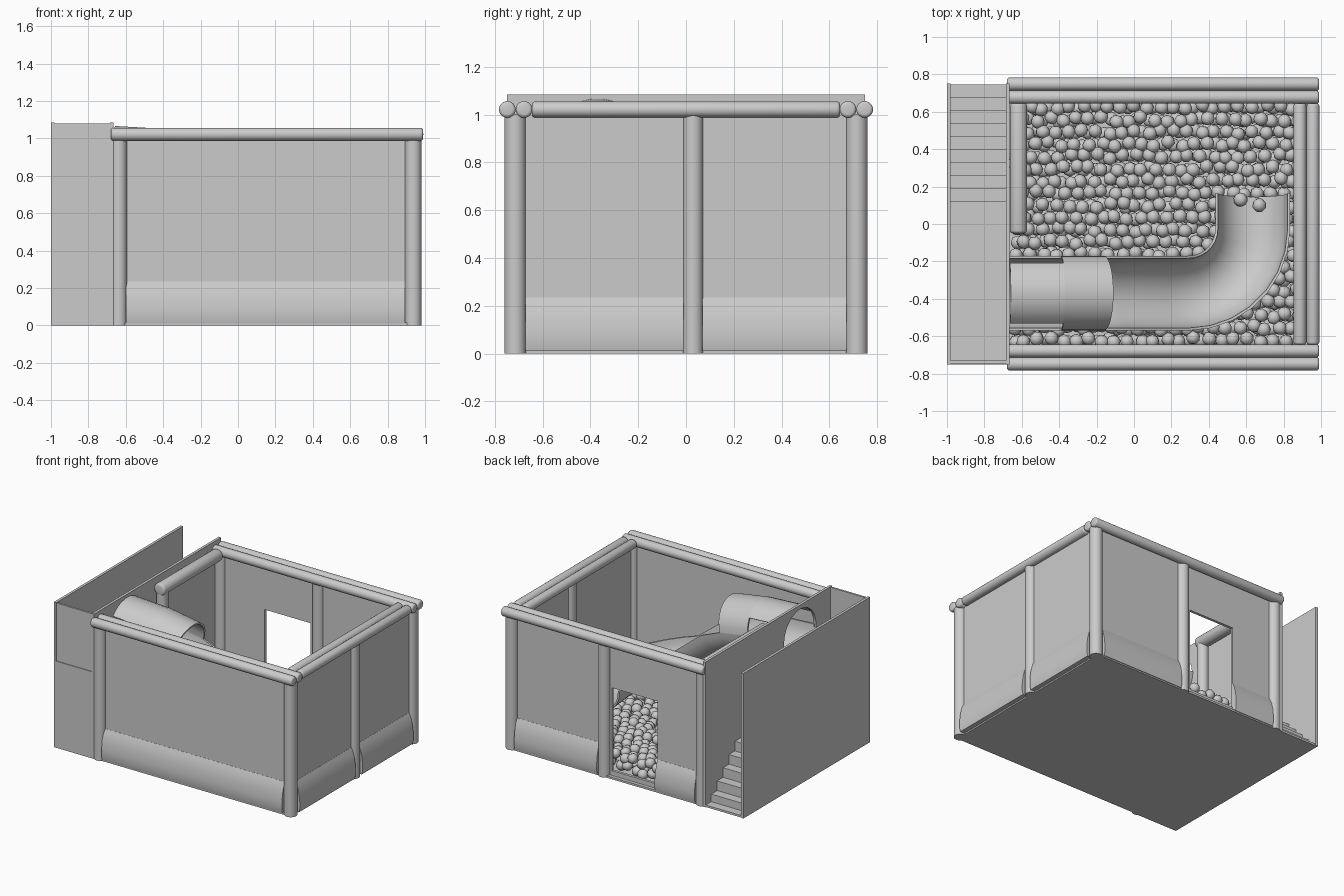
import bpy, bmesh, math, random
from math import pi, sin, cos, radians
from mathutils import Vector, Matrix

random.seed(4)
if "Cube" in bpy.data.objects:
    bpy.data.objects.remove(bpy.data.objects["Cube"], do_unlink=True)

grey = bpy.data.materials.new("soft_grey")
grey.use_nodes = True
grey.diffuse_color = (0.6, 0.6, 0.6, 1)
grey.node_tree.nodes["Principled BSDF"].inputs["Base Color"].default_value = (0.6, 0.6, 0.6, 1)


def place(name, mesh):
    mesh.materials.append(grey)
    ob = bpy.data.objects.new(name, mesh)
    bpy.context.collection.objects.link(ob)
    return ob


def finish(name, bm, smooth=False):
    bmesh.ops.recalc_face_normals(bm, faces=bm.faces)
    mesh = bpy.data.meshes.new(name)
    bm.to_mesh(mesh)
    bm.free()
    ob = place(name, mesh)
    if smooth:
        bpy.ops.object.select_all(action='DESELECT')
        ob.select_set(True)
        bpy.context.view_layer.objects.active = ob
        bpy.ops.object.shade_smooth_by_angle(angle=radians(40))
    return ob


def box(name, x, y, z):
    bm = bmesh.new()
    bmesh.ops.create_cube(bm, size=1)
    for v in bm.verts:
        v.co = [lo + (c + 0.5) * (hi - lo) for c, (lo, hi) in zip(v.co, (x, y, z))]
    return finish(name, bm)


def rod(name, start, end, radius, bevel=0):
    """Cylinder between two points, with optional rounded ends."""
    a, b = Vector(start), Vector(end)
    turn = (b - a).to_track_quat('Z', 'Y').to_matrix().to_4x4()
    bm = bmesh.new()
    bmesh.ops.create_cone(bm, cap_ends=True, segments=24, radius1=radius, radius2=radius,
                          depth=(b - a).length, matrix=Matrix.Translation((a + b) / 2) @ turn)
    if bevel:
        rims = [e for e in bm.edges if any(len(f.verts) > 4 for f in e.link_faces)]
        bmesh.ops.bevel(bm, geom=rims, offset=bevel, segments=3, profile=0.5, affect='EDGES')
    return finish(name, bm, True)


def prism(name, profile, x0, x1, angle=0, smooth=False):
    """Extrude a (y, z) profile along x, then turn it about z."""
    bm = bmesh.new()
    face = bm.faces.new([bm.verts.new((x0, y, z)) for y, z in profile])
    new = bmesh.ops.extrude_face_region(bm, geom=[face])["geom"]
    bmesh.ops.translate(bm, vec=(x1 - x0, 0, 0),
                        verts=[v for v in new if isinstance(v, bmesh.types.BMVert)])
    bmesh.ops.rotate(bm, verts=bm.verts, matrix=Matrix.Rotation(angle, 3, 'Z'))
    # Close the starting end, which the extrusion may leave open
    bmesh.ops.holes_fill(bm, edges=[e for e in bm.edges if e.is_boundary], sides=0)
    return finish(name, bm, smooth)


def cut(ob, cutter):
    mod = ob.modifiers.new("opening", 'BOOLEAN')
    mod.operation, mod.object, mod.solver = 'DIFFERENCE', cutter, 'EXACT'
    bpy.context.view_layer.objects.active = ob
    bpy.ops.object.modifier_apply(modifier=mod.name)
    bpy.data.objects.remove(cutter, do_unlink=True)


# Floor and enclosure walls
box("floor", (-1, 0.94), (-0.745, 0.745), (0, 0.015))
box("front_wall", (-0.66, 0.94), (-0.72, -0.7), (0.01, 1.02))
box("left_end_wall", (0.925, 0.945), (-0.71, 0.71), (0.01, 1.02))
back = box("back_wall", (-0.66, 0.94), (0.7, 0.72), (0.01, 1.02))
cut(back, box("door_cutter", (-0.27, 0.11), (0.6, 0.8), (0.05, 0.67)))

# Stair tower: outer wall, inner wall with tube opening, end panel and steps
box("stair_outer_wall", (-1, -0.98), (-0.75, 0.75), (0, 1.085))
inner = box("stair_inner_wall", (-0.685, -0.665), (-0.75, 0.75), (0, 1.085))
cut(inner, rod("tube_cutter", (-0.8, -0.37, 0.865), (-0.5, -0.37, 0.865), 0.19))
box("stair_end_panel", (-0.98, -0.685), (-0.745, -0.73), (0.64, 1.08))
steps, run, rise = 9, 0.07, 0.072
outline = [(-0.75, 0), (0.68, 0)]
for i in range(steps):
    outline += [(0.68 - i * run, (i + 1) * rise), (0.68 - (i + 1) * run, (i + 1) * rise)]
outline[-1] = (-0.75, steps * rise)
prism("stairs", outline, -0.98, -0.685)

# Padded posts
for x in (-0.638, 0.937):
    for y in (-0.715, 0.715):
        rod("corner_post", (x, y, 0), (x, y, 1.0), 0.045)
rod("left_middle_post", (0.937, 0.03, 0), (0.937, 0.03, 1.0), 0.042)
rod("back_middle_post", (0.17, 0.715, 0), (0.17, 0.715, 1.0), 0.045)
rod("entry_post", (-0.618, -0.01, 0), (-0.618, -0.01, 1.0), 0.04)

# Padded top rails
for side in (-1, 1):
    for y in (0.678, 0.748):
        rod("long_rail", (-0.68, side * y, 1.022), (0.99, side * y, 1.022), 0.035, 0.014)
for x in (0.887, 0.957):
    rod("short_rail", (x, -0.645, 1.022), (x, 0.645, 1.022), 0.034, 0.014)
rod("entry_rail", (-0.618, -0.05, 1.01), (-0.618, 0.645, 1.01), 0.046, 0.016)

# Bulging kick pads along the wall bottoms
bulge = [(0, 0.01), (0.035, 0.01), (0.042, 0.04), (0.042, 0.09),
         (0.035, 0.15), (0.022, 0.2), (0.006, 0.235), (0, 0.235)]


def pad(name, wall, x0, x1, angle):
    prism(name, [(-wall - d, z) for d, z in bulge], x0, x1, angle, True)


pad("front_pad", 0.715, -0.6, 0.893, 0)
pad("back_left_pad", 0.715, -0.893, -0.21, pi)
pad("back_right_pad", 0.715, 0.27, 0.6, pi)
pad("side_front_pad", 0.94, -0.672, -0.01, pi / 2)
pad("side_back_pad", 0.94, 0.07, 0.672, pi / 2)

# Slide centre line: gentle start, steep drop, quarter bend
path = [Vector(p) for p in ((-0.67, -0.37, 0.868), (-0.39, -0.37, 0.852),
                            (-0.16, -0.37, 0.815), (0.0, -0.37, 0.75), (0.29, -0.37, 0.52))]
for i in range(1, 8):
    a = i / 7 * pi / 2
    path.append(Vector((0.29 + 0.345 * sin(a), -0.025 - 0.345 * cos(a), 0.52 - 0.16 * sin(a))))
path.append(Vector((0.635, 0.165, 0.34)))


def shell(name, first, last, a0, a1, radius=0.2, wall=0.014):
    """Sweep a thick arc along part of the slide path."""
    bm = bmesh.new()
    count = round((a1 - a0) / 12)
    angles = [radians(a0 + (a1 - a0) * i / count) for i in range(count + 1)]
    loop = [(radius, a) for a in angles] + [(radius - wall, a) for a in reversed(angles)]
    n = len(loop)
    rings = []
    for i in range(first, last + 1):
        t = (path[min(i + 1, len(path) - 1)] - path[max(i - 1, 0)]).normalized()
        side = t.cross(Vector((0, 0, 1))).normalized()
        up = side.cross(t)
        rings.append([bm.verts.new(path[i] + r * (cos(a) * side + sin(a) * up)) for r, a in loop])
    for p, q in zip(rings, rings[1:]):
        for k in range(n):
            bm.faces.new((p[k], p[(k + 1) % n], q[(k + 1) % n], q[k]))
    for ring in (rings[0], rings[-1]):
        for k in range(count):
            bm.faces.new((ring[k], ring[k + 1], ring[n - 2 - k], ring[n - 1 - k]))
    finish(name, bm, True)


shell("slide_trough", 0, len(path) - 1, 180, 360)
shell("tube_roof", 0, 1, 36, 144)
shell("tube_hood", 1, 2, 0, 180)

# Balls: two loose staggered layers, plus two lying on the slide end
spots = [Vector((0.57, 0.13, 0.2)), Vector((0.67, 0.1, 0.21))]
for layer, height in enumerate((0.055, 0.125)):
    for row in range(20):
        for col in range(22):
            spot = Vector((0.07 * col + 0.035 * ((row + layer) % 2) - 0.625,
                           0.0655 * row - 0.62, height))
            if spot.x < 0.89:
                spots.append(spot + Vector([random.uniform(-0.014, 0.014) for _ in range(3)]))

# One template ball, repeated with random turns into a single mesh
bm = bmesh.new()
bmesh.ops.create_uvsphere(bm, u_segments=8, v_segments=5, radius=0.038)
bm.verts.index_update()
ball_points = [v.co.copy() for v in bm.verts]
ball_faces = [[v.index for v in f.verts] for f in bm.faces]
bm.free()
points, faces = [], []
for spot in spots:
    axis = Vector([random.uniform(-1, 1) for _ in range(3)])
    spin = Matrix.Rotation(random.uniform(0, pi), 3, axis.normalized())
    faces += [[i + len(points) for i in f] for f in ball_faces]
    points += [spot + spin @ p for p in ball_points]
balls = bpy.data.meshes.new("pit_balls")
balls.from_pydata(points, [], faces)
balls.shade_smooth()
place("pit_balls", balls)
